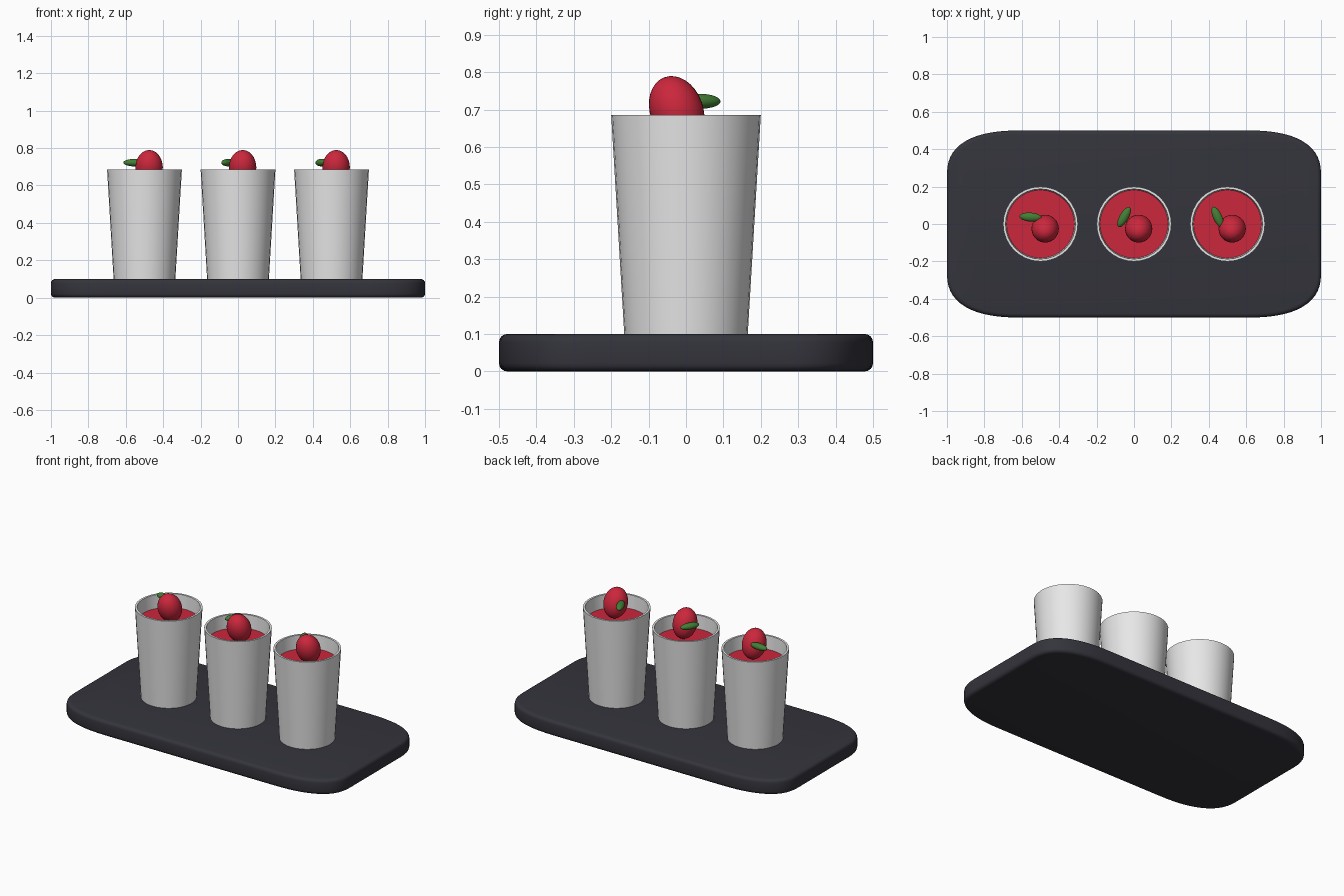
import bpy, bmesh, math
from math import radians, cos, sin, pi

cube = bpy.data.objects.get("Cube")
if cube:
    bpy.data.objects.remove(cube, do_unlink=True)


def material(name, rgb):
    m = bpy.data.materials.new(name)
    m.use_nodes = True
    m.diffuse_color = (*rgb, 1)
    m.node_tree.nodes["Principled BSDF"].inputs["Base Color"].default_value = (*rgb, 1)
    return m


SLATE = material("dark slate", (0.034, 0.034, 0.045))
GLAZE = material("pale cup", (0.8, 0.8, 0.8))
RED = material("berry red", (0.6, 0.02, 0.045))
GREEN = material("leaf green", (0.055, 0.21, 0.035))


def finish(name, bm, mat, angle=40):
    bmesh.ops.recalc_face_normals(bm, faces=bm.faces)
    me = bpy.data.meshes.new(name)
    bm.to_mesh(me)
    bm.free()
    me.materials.append(mat)
    ob = bpy.data.objects.new(name, me)
    bpy.context.collection.objects.link(ob)
    bpy.ops.object.select_all(action="DESELECT")
    ob.select_set(True)
    bpy.context.view_layer.objects.active = ob
    bpy.ops.object.shade_smooth_by_angle(angle=radians(angle))
    return ob


def loft(rings):
    """Skin a list of equal-length point rings and cap both ends."""
    bm = bmesh.new()
    loops = [[bm.verts.new(p) for p in ring] for ring in rings]
    n = len(loops[0])
    for a, b in zip(loops, loops[1:]):
        for i in range(n):
            j = (i + 1) % n
            bm.faces.new((a[i], a[j], b[j], b[i]))
    bm.faces.new(loops[0])
    bm.faces.new(loops[-1])
    return bm


def lathe(profile, x, segments=32):
    turn = [2 * pi * i / segments for i in range(segments)]
    return loft([[(x + r * cos(t), r * sin(t), z) for t in turn] for r, z in profile])


def ellipsoid(name, mat, centre, radii, rotation):
    bm = bmesh.new()
    bmesh.ops.create_uvsphere(bm, u_segments=32, v_segments=16, radius=1)
    bmesh.ops.scale(bm, vec=radii, verts=bm.verts)
    ob = finish(name, bm, mat, 60)
    ob.location = centre
    ob.rotation_euler = rotation
    return ob


# Tray: soft-cornered slab with a rounded rim
def tray_ring(inset, z, steps=14):
    ring = []
    for quarter in range(4):
        for k in range(steps + 1):
            t = quarter * pi / 2 + k / steps * pi / 2
            c, s = cos(t), sin(t)
            sx = 1 if quarter in (0, 3) else -1
            sy = 1 if quarter < 2 else -1
            ring.append((sx * (0.6 - inset * 0.2 + (0.4 - inset * 0.8) * abs(c) ** 0.8),
                         sy * (0.26 - inset * 0.2 + (0.24 - inset * 0.8) * abs(s) ** 0.8), z))
    return ring


EDGE = 0.022
arc = [k * pi / 8 for k in range(5)]
lower = [(EDGE * (1 - sin(a)), EDGE * (1 - cos(a))) for a in arc]
upper = [(d, 0.1 - z) for d, z in reversed(lower)]
finish("tray", loft([tray_ring(d, z) for d, z in lower + upper]), SLATE, 50)

# Cups, each with filling, berry and a leaf turned its own way
for side, x, leaf_turn in (("right", -0.5, -4), ("middle", 0, 60), ("left", 0.5, 115)):
    cup = [(0.165, 0.098), (0.2, 0.685), (0.187, 0.685), (0.155, 0.12)]
    finish(side + "_cup", lathe(cup, x), GLAZE)
    finish(side + "_filling", lathe([(0.154, 0.122), (0.1825, 0.597)], x), RED)
    ellipsoid(side + "_berry", RED, (x + 0.025, -0.025, 0.697),
              (0.073, 0.071, 0.095), (radians(20), 0, 0))
    ellipsoid(side + "_leaf", GREEN, (x - 0.053, 0.037, 0.722),
              (0.06, 0.024, 0.02), (0, 0, radians(leaf_turn)))
